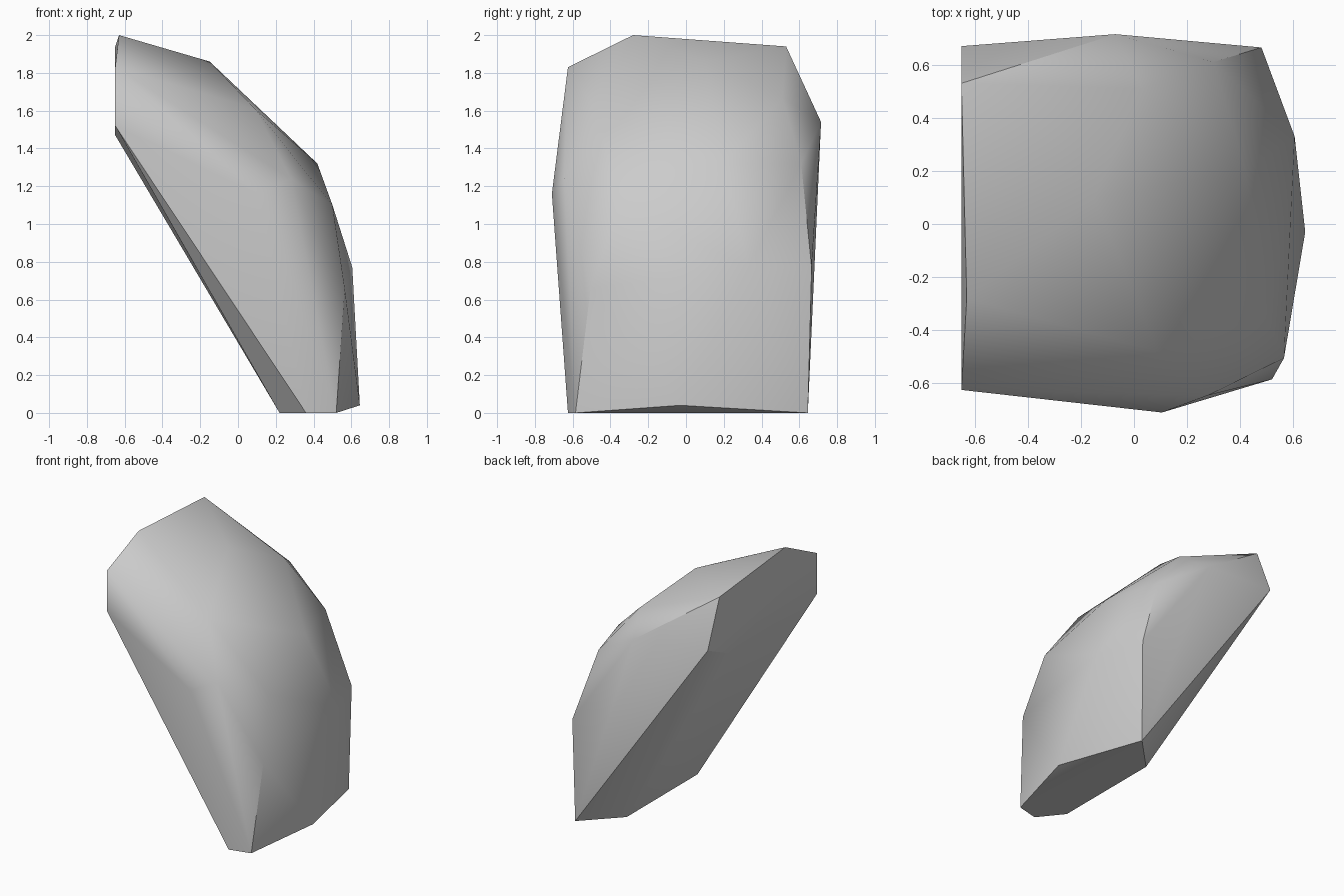
import bpy
import bmesh
import math
from mathutils import Vector

cube = bpy.data.objects.get("Cube")
if cube:
    bpy.data.objects.remove(cube, do_unlink=True)


def make_material(name, color):
    material = bpy.data.materials.new(name)
    material.use_nodes = True
    material.diffuse_color = color
    shader = next(n for n in material.node_tree.nodes if n.type == "BSDF_PRINCIPLED")
    shader.inputs["Base Color"].default_value = color
    return material


# Corner points of each region of the stone, in hundredths of a unit
base_rim = [(64.5, -3, 4), (52, -58.5, 0), (36, -62.5, 0),
            (22, -45, 0), (22, 39, 0), (47, 64.5, 0)]
flat_end = [(-65, -62.5, 152), (-65, -62.5, 183), (-65, 53, 194),
            (-65, 67, 159), (-65, 41, 147)]
crown = [(-63, -28, 200), (-15, 10, 186), (3, 51, 167), (9, -48, 161)]
bulge = [(42, 20, 132), (50, -35, 110), (60.5, 33, 77), (56.5, -50.5, 66)]
near_side = [(28, -64.5, 124), (10.5, -71, 116)]
far_side = [(-7, 71.5, 154), (30, 61, 132), (48, 66.5, 77)]

# Wrap the corner points in a faceted convex skin
bm = bmesh.new()
for region in (base_rim, flat_end, crown, bulge, near_side, far_side):
    for point in region:
        bm.verts.new(Vector(point) / 100)
bmesh.ops.convex_hull(bm, input=bm.verts)
loose = [v for v in bm.verts if not v.link_faces]
bmesh.ops.delete(bm, geom=loose, context="VERTS")
bmesh.ops.dissolve_limit(bm, angle_limit=math.radians(1),
                         verts=bm.verts, edges=bm.edges)
bmesh.ops.recalc_face_normals(bm, faces=bm.faces)

mesh = bpy.data.meshes.new("leaning_stone")
bm.to_mesh(mesh)
bm.free()
mesh.materials.append(make_material("stone_grey", (0.6, 0.6, 0.6, 1)))

stone = bpy.data.objects.new("leaning_stone", mesh)
bpy.context.collection.objects.link(stone)

# Soft shading across shallow facets, crisp ridges elsewhere
bpy.ops.object.select_all(action="DESELECT")
stone.select_set(True)
bpy.context.view_layer.objects.active = stone
bpy.ops.object.shade_smooth_by_angle(angle=math.radians(30))
